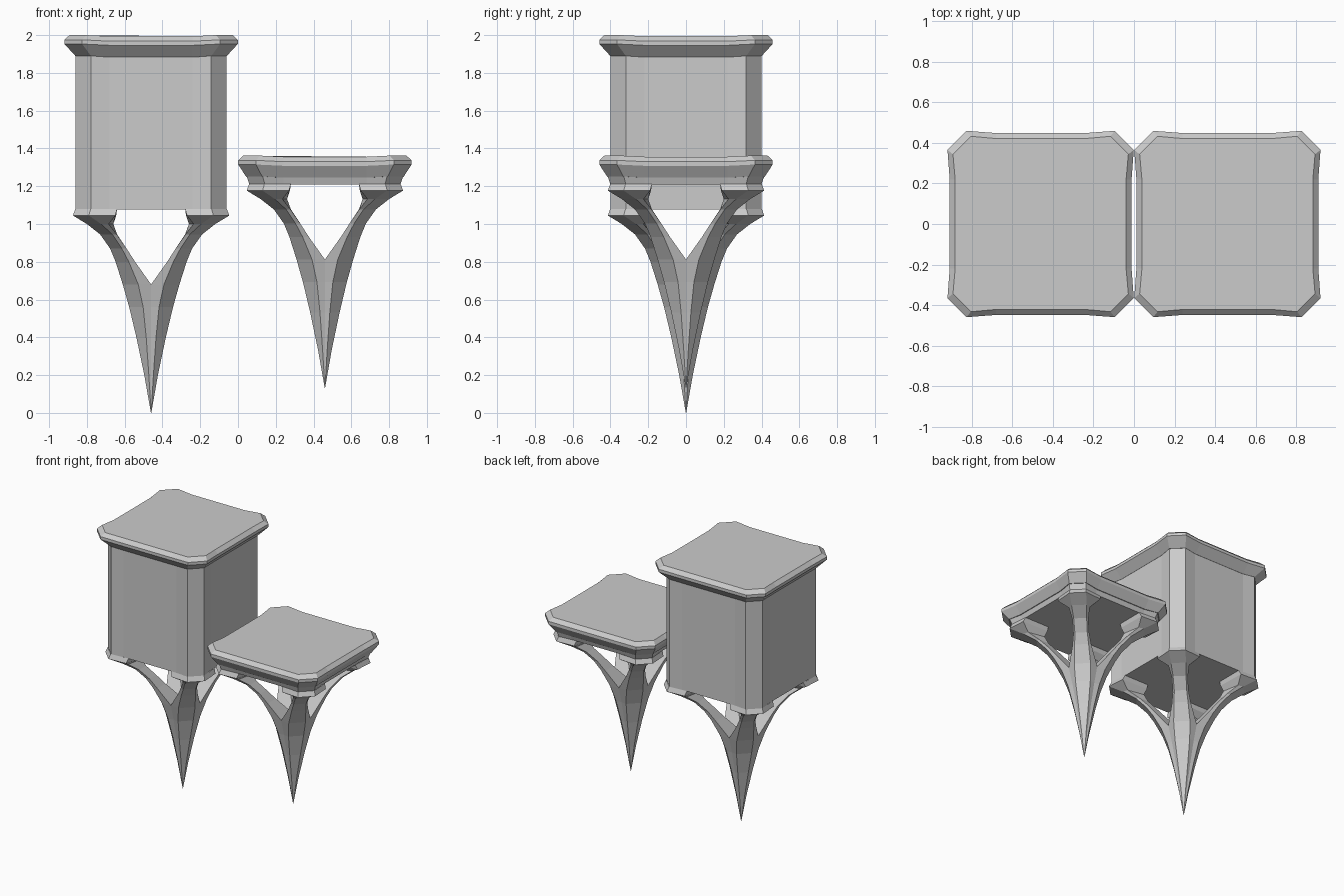
import bpy, bmesh
from math import cos, sin, pi

if "Cube" in bpy.data.objects:
    bpy.data.objects.remove(bpy.data.objects["Cube"])


def outline(w, z, sag):
    """Square ring with cut corners and slightly hollow sides."""
    a, m = w * 0.795, 0.22
    side = [(-a, -w, z), (-m, -w + 0.011, z - sag), (m, -w + 0.011, z - sag), (a, -w, z)]
    return [(x * c - y * s, x * s + y * c, h)
            for c, s in ((1, 0), (0, 1), (-1, 0), (0, -1)) for x, y, h in side]


def finish(bm, name, x):
    bmesh.ops.remove_doubles(bm, verts=bm.verts, dist=0.0005)
    bmesh.ops.recalc_face_normals(bm, faces=bm.faces)
    mesh = bpy.data.meshes.new(name)
    bm.to_mesh(mesh)
    bm.free()
    ob = bpy.data.objects.new(name, mesh)
    ob.location.x = x
    bpy.context.collection.objects.link(ob)


def stack(name, x, levels):
    """Loft the cut-corner outline through (half width, z, sag) levels."""
    bm = bmesh.new()
    rings = [[bm.verts.new(p) for p in outline(*lv)] for lv in levels]
    for lo, hi in zip(rings, rings[1:]):
        for i in range(16):
            j = (i + 1) % 16
            bm.faces.new((lo[i], lo[j], hi[j], hi[i]))
    bm.faces.new(rings[0])
    bm.faces.new(rings[-1])
    finish(bm, name, x)


# Leg sections: z, outer reach b, corner edge a, arch edge c at depth e, inner corner g
LEG = [
    (0.00, 0.001, 0.0005, 0, 0.001, 0),
    (0.20, 0.036, 0.012, 0, 0.034, 0),
    (0.40, 0.078, 0.026, 0, 0.073, 0),
    (0.56, 0.116, 0.042, 0, 0.110, 0),
    (0.68, 0.150, 0.068, 0, 0.143, 0),
    (0.80, 0.188, 0.118, 0.085, 0.182, 0.085),
    (0.87, 0.217, 0.155, 0.130, 0.210, 0.130),
    (0.945, 0.270, 0.205, 0.182, 0.262, 0.180),
    (1.00, 0.340, 0.265, 0.225, 0.330, 0.200),
    (1.045, 0.414, 0.330, 0.190, 0.405, 0.185),
    (1.08, 0.401, 0.320, 0.180, 0.390, 0.180),
]


def legs(name, x, base):
    bm = bmesh.new()
    for k in range(4):
        co, si = cos(k * pi / 2), sin(k * pi / 2)
        rows = []
        for z, b, a, c, e, g in LEG:
            pts = [(c, e), (a, b), (b, a), (e, c), (g, g)]
            rows.append([bm.verts.new((px * co - py * si, px * si + py * co, z + base))
                         for px, py in pts])
        for n, (lo, hi) in enumerate(zip(rows, rows[1:])):
            # solid spike below the arch, separate closed legs above it
            for i in range(3 if n < 4 else 5):
                j = (i + 1) % 5
                bm.faces.new((lo[i], lo[j], hi[j], hi[i]))
    finish(bm, name, x)


def cap_levels(top, under):
    return [(under, top - 0.11, 0.007), (0.459, top - 0.047, 0.007),
            (0.459, top - 0.025, 0.007), (0.432, top, 0.006)]


# Tall pedestal
legs("tall_legs", -0.46, 0)
stack("tall_body", -0.46, [(0.40, 1.078, 0), (0.40, 1.895, 0)])
stack("tall_cap", -0.46, cap_levels(2.0, 0.401))

# Short pedestal
legs("short_legs", 0.46, 0.132)
stack("short_neck", 0.46, [(0.40, 1.21, 0), (0.416, 1.258, 0)])
stack("short_cap", 0.46, cap_levels(1.362, 0.418))
